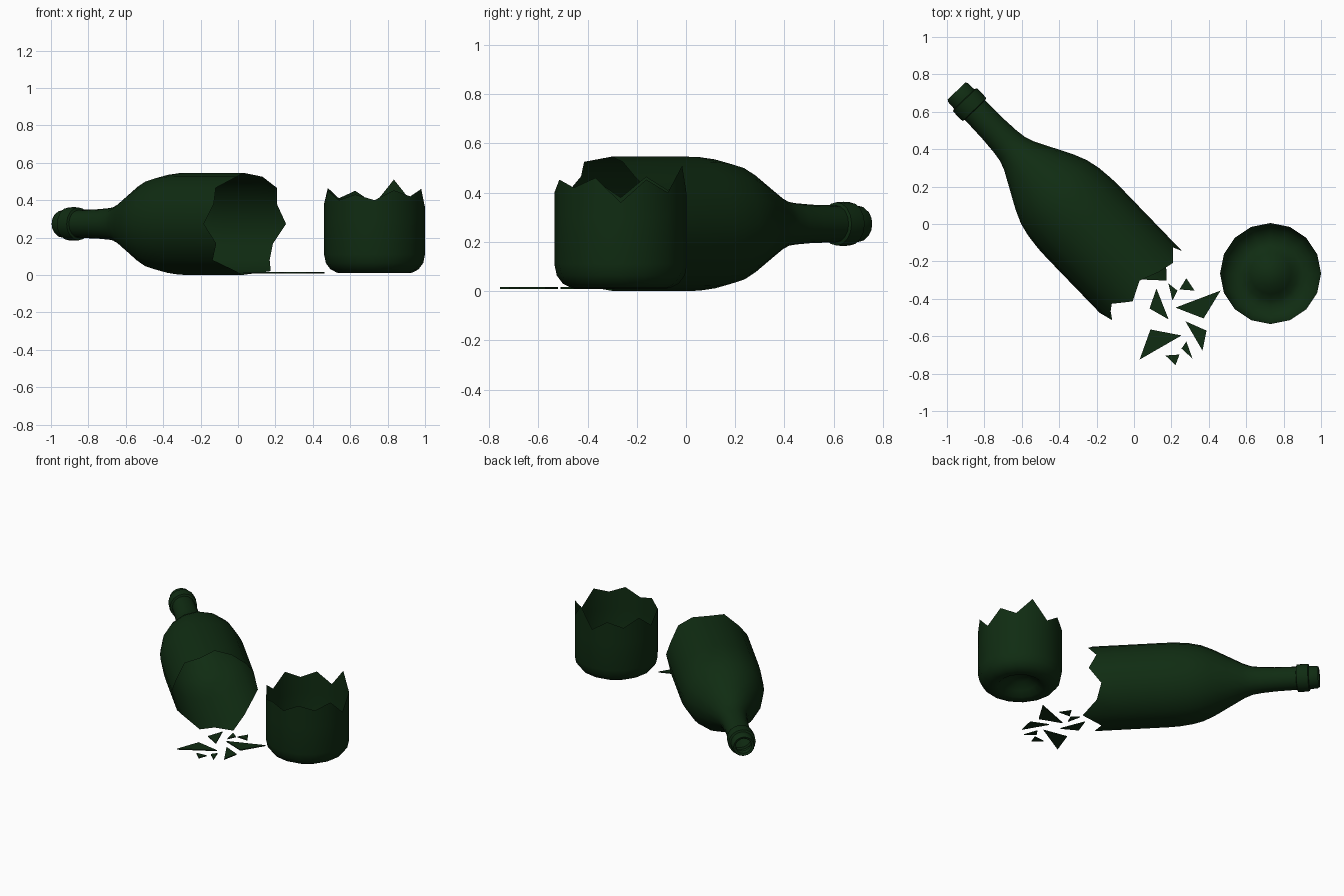
import bpy, bmesh, math
from mathutils import Matrix, Vector

if "Cube" in bpy.data.objects:
    bpy.data.objects.remove(bpy.data.objects["Cube"])

N = 16  # sides around the glass

glass = bpy.data.materials.new("dark_green_glass")
glass.diffuse_color = (0.005, 0.025, 0.006, 1)
glass.use_nodes = True
glass.node_tree.nodes["Principled BSDF"].inputs["Base Color"].default_value = glass.diffuse_color


def finish(bm, name, angle=40):
    bmesh.ops.recalc_face_normals(bm, faces=bm.faces)
    me = bpy.data.meshes.new(name)
    bm.to_mesh(me)
    bm.free()
    ob = bpy.data.objects.new(name, me)
    bpy.context.collection.objects.link(ob)
    me.materials.append(glass)
    me.shade_smooth()
    me.set_sharp_from_angle(angle=math.radians(angle))
    return ob


def lathe(name, profile, rim_r, rim, matrix):
    """Spin (r, z) profile about local z, ending in a jagged rim of heights."""
    bm = bmesh.new()
    rows = [[(r, z)] * N for r, z in profile] + [[(rim_r, z) for z in rim]]
    rings = []
    for row in rows:
        ring = []
        if row[0][0] == 0:
            ring = [bm.verts.new((0, 0, row[0][1]))] * N
        else:
            for i, (r, z) in enumerate(row):
                a = 2 * math.pi * i / N
                ring.append(bm.verts.new((r * math.cos(a), r * math.sin(a), z)))
        rings.append(ring)
    for a, b in zip(rings, rings[1:]):
        for i in range(N):
            j = (i + 1) % N
            if a[i] is a[j]:
                bm.faces.new((a[i], b[j], b[i]))
            else:
                bm.faces.new((a[i], a[j], b[j], b[i]))
    bm.transform(matrix)
    return finish(bm, name)


# Bottle top lying on its side: local z runs from mouth to broken end
ang = math.radians(-46)
along = Vector((math.cos(ang), math.sin(ang), 0))
side = Vector((-along.y, along.x, 0))
frame = Matrix((side, (0, 0, 1), along)).transposed().to_4x4()
frame.translation = (-0.949, 0.711, 0.273)
neck_profile = [(0.05, 0.04), (0.052, 0.005), (0.066, 0), (0.073, 0.012),
                (0.075, 0.06), (0.088, 0.064), (0.09, 0.1), (0.088, 0.138),
                (0.075, 0.142), (0.078, 0.28), (0.084, 0.37), (0.092, 0.43),
                (0.11, 0.48), (0.16, 0.575), (0.213, 0.675), (0.245, 0.75),
                (0.262, 0.825), (0.271, 0.91), (0.273, 0.98), (0.273, 1.3)]
neck_rim = [1.453, 1.406, 1.465, 1.447, 1.409, 1.463, 1.395, 1.44,
            1.386, 1.46, 1.371, 1.457, 1.40, 1.51, 1.41, 1.374]
lathe("bottle_top", neck_profile, 0.273, neck_rim, frame)

# Broken base standing upright, rim starting at the front
base_profile = [(0, 0.09), (0.06, 0.08), (0.11, 0.045), (0.145, 0.015),
                (0.17, 0.01), (0.2, 0.012), (0.235, 0.03), (0.26, 0.063),
                (0.27, 0.11), (0.27, 0.3)]
base_rim = [0.40, 0.453, 0.42, 0.46, 0.36, 0.453, 0.40, 0.51,
            0.38, 0.45, 0.41, 0.465, 0.38, 0.45, 0.40, 0.43]
lathe("bottle_base", base_profile, 0.27, base_rim,
      Matrix.Translation((0.73, -0.265, 0)) @ Matrix.Rotation(-math.pi / 2, 4, 'Z'))

# Loose triangular shards on the ground
shards = [(.12, -.345, .083, -.452, .185, -.51), (.184, -.318, .232, -.356, .206, -.41),
          (.28, -.29, .324, -.356, .243, -.35), (.463, -.356, .222, -.447, .372, -.505),
          (.088, -.564, .254, -.596, .03, -.725), (.275, -.52, .388, -.57, .366, -.677),
          (.254, -.666, .28, -.628, .313, -.72), (.168, -.703, .243, -.698, .222, -.755)]
for k, s in enumerate(shards):
    bm = bmesh.new()
    pts = list(zip(s[::2], s[1::2]))
    low = [bm.verts.new((x, y, 0.009)) for x, y in pts]
    top = [bm.verts.new((x, y, 0.016)) for x, y in pts]
    bm.faces.new(low)
    bm.faces.new(top)
    for i in range(3):
        j = (i + 1) % 3
        bm.faces.new((low[i], low[j], top[j], top[i]))
    finish(bm, f"shard_{k + 1}")
